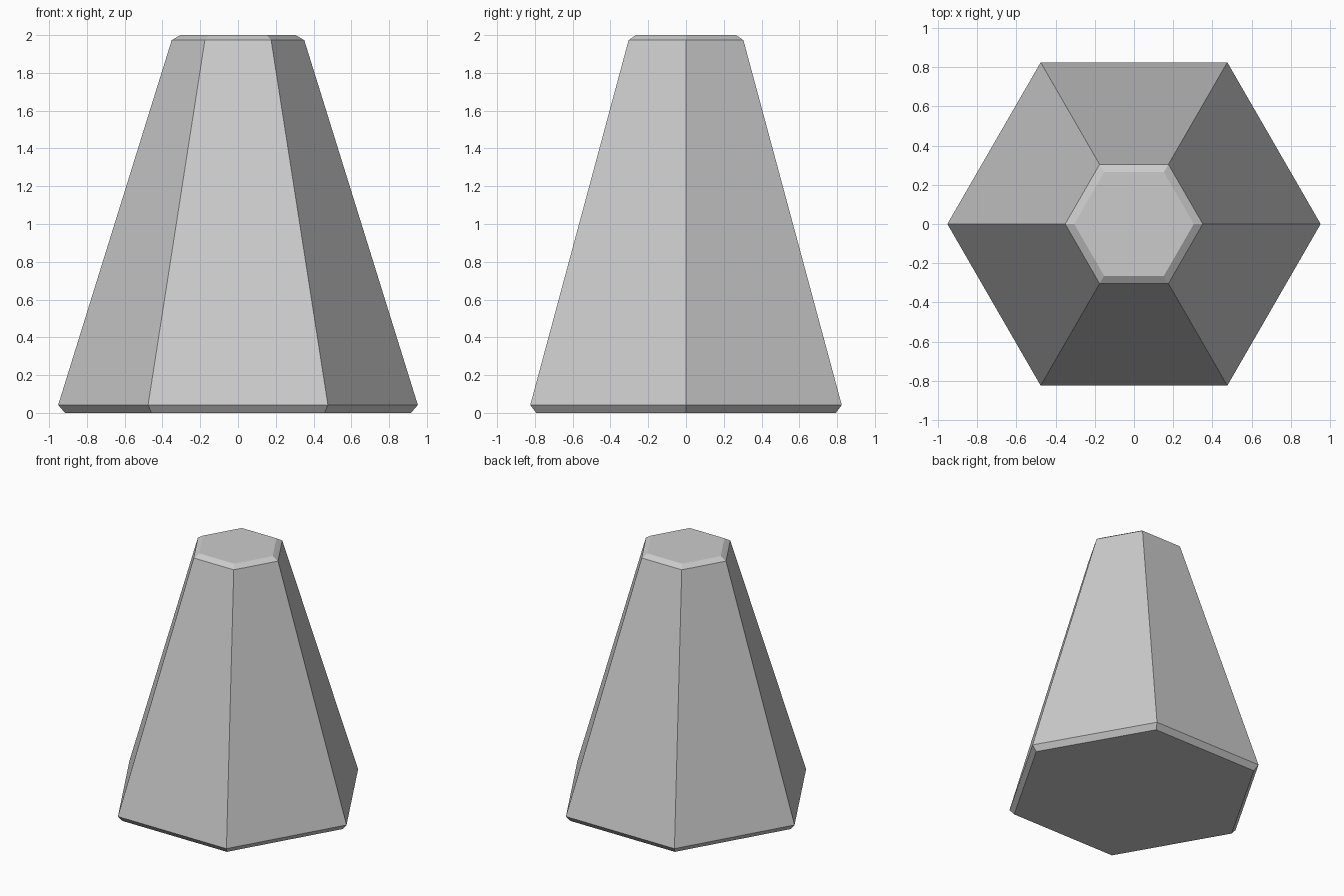
import bpy, bmesh
from math import cos, sin, pi

if "Cube" in bpy.data.objects:
    bpy.data.objects.remove(bpy.data.objects["Cube"])

SIDES = 6
# (radius, height) rings: chamfered base, long taper, chamfered top
PROFILE = [(0.916, 0.0), (0.952, 0.042), (0.351, 1.973), (0.305, 2.0)]


def ring(bm, radius, z):
    return [bm.verts.new((radius * cos(2 * pi * i / SIDES),
                          radius * sin(2 * pi * i / SIDES), z))
            for i in range(SIDES)]


# Tapered hexagonal body, flat shaded
bm = bmesh.new()
rings = [ring(bm, r, z) for r, z in PROFILE]
for low, high in zip(rings, rings[1:]):
    for i in range(SIDES):
        j = (i + 1) % SIDES
        bm.faces.new((low[i], low[j], high[j], high[i]))

# Bottom and top caps
bm.faces.new(rings[0][::-1])
bm.faces.new(rings[-1])

mesh = bpy.data.meshes.new("tapered_hexagonal_body")
bm.to_mesh(mesh)
bm.free()
body = bpy.data.objects.new("tapered_hexagonal_body", mesh)
bpy.context.collection.objects.link(body)
